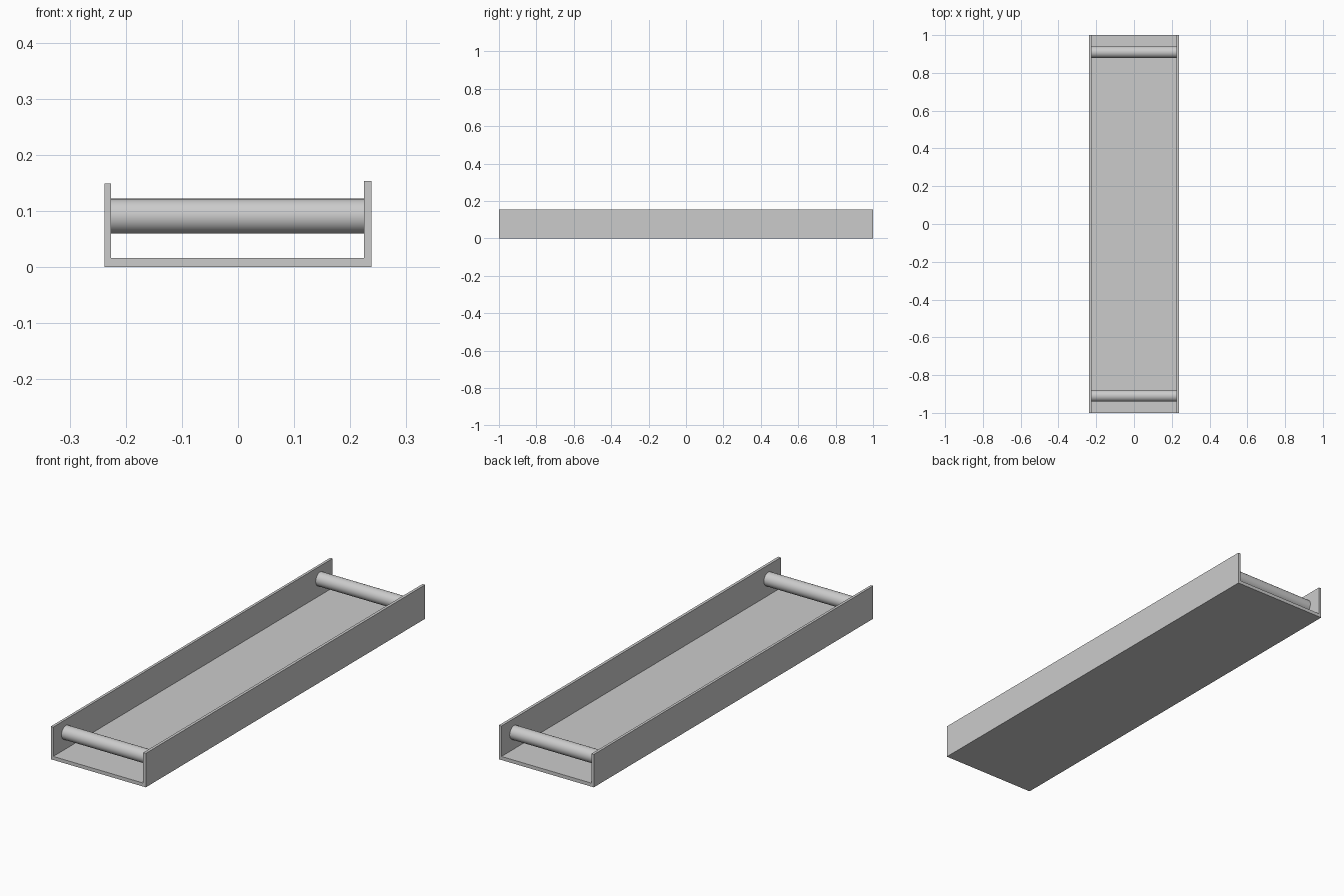
import bpy, bmesh, math

if "Cube" in bpy.data.objects:
    bpy.data.objects.remove(bpy.data.objects["Cube"])

# Channel tray: U-shaped profile (x, z), right wall slightly taller
PROFILE = [(-0.238, 0), (0.238, 0), (0.238, 0.154), (0.225, 0.154),
           (0.225, 0.016), (-0.226, 0.016), (-0.226, 0.149), (-0.238, 0.149)]


def extrude_along_y(name, profile, half_length):
    bm = bmesh.new()
    face = bm.faces.new([bm.verts.new((x, -half_length, z)) for x, z in profile])
    result = bmesh.ops.extrude_face_region(bm, geom=[face])
    moved = [v for v in result["geom"] if isinstance(v, bmesh.types.BMVert)]
    bmesh.ops.translate(bm, verts=moved, vec=(0, 2 * half_length, 0))
    bmesh.ops.recalc_face_normals(bm, faces=bm.faces)
    mesh = bpy.data.meshes.new(name)
    bm.to_mesh(mesh)
    bm.free()
    obj = bpy.data.objects.new(name, mesh)
    bpy.context.collection.objects.link(obj)
    return obj


def roller(name, y):
    bpy.ops.mesh.primitive_cylinder_add(
        vertices=32, radius=0.031, depth=0.451,
        location=(-0.0005, y, 0.091), rotation=(0, math.pi / 2, 0))
    bpy.context.object.name = name
    bpy.ops.object.shade_smooth_by_angle(angle=math.radians(40))


extrude_along_y("channel_tray", PROFILE, 1.0)

# Cross rollers between the walls, near each end
for name, y in (("front_roller", -0.91), ("back_roller", 0.91)):
    roller(name, y)
